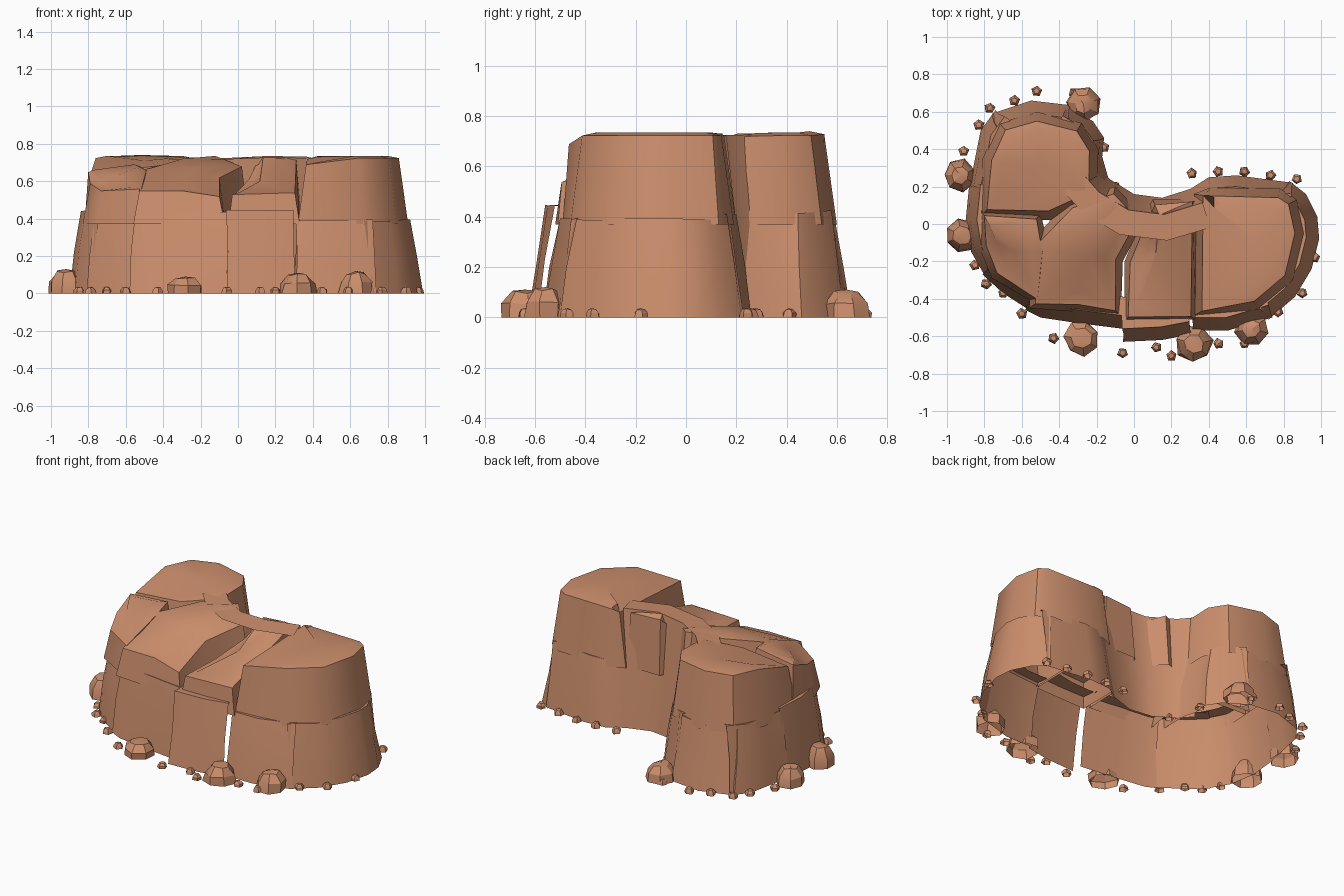
import bpy, math, random
from mathutils import Vector

if "Cube" in bpy.data.objects:
    bpy.data.objects.remove(bpy.data.objects["Cube"])

random.seed(4)
clay = bpy.data.materials.new("red_clay_rock")
clay.diffuse_color = (0.60, 0.27, 0.15, 1)
clay.use_nodes = True
clay.node_tree.nodes["Principled BSDF"].inputs["Base Color"].default_value = clay.diffuse_color


def make(name, verts, faces, angle=38):
    me = bpy.data.meshes.new(name)
    me.from_pydata(verts, [], faces)
    me.materials.append(clay)
    ob = bpy.data.objects.new(name, me)
    bpy.context.collection.objects.link(ob)
    bpy.ops.object.select_all(action='DESELECT')
    ob.select_set(True)
    bpy.context.view_layer.objects.active = ob
    bpy.ops.object.shade_smooth_by_angle(angle=math.radians(angle))
    return ob


def inset(pts, d, closed):
    # move counter-clockwise outline points inwards by d
    n, out = len(pts), []
    for i, p in enumerate(pts):
        a = pts[(i - 1) % n] if closed or i > 0 else p
        b = pts[(i + 1) % n] if closed or i < n - 1 else p
        t = (Vector(b) - Vector(a)).normalized()
        out.append((p[0] - t.y * d, p[1] + t.x * d))
    return out


def panel(name, h, pts, lean=0.07, ledge=0.10):
    # leaning cliff slab with a ledge running back into the core
    n = len(pts)
    tops = [h + random.uniform(-0.006, 0.006) for _ in pts]
    mid, top = inset(pts, lean * 0.45, False), inset(pts, lean, False)
    back = inset(pts, lean + ledge, False)
    v = [(x, y, 0.0) for x, y in pts]
    v += [(x + random.uniform(-.008, .008), y + random.uniform(-.008, .008), h * 0.5) for x, y in mid]
    v += [(x, y, z) for (x, y), z in zip(top, tops)]
    v += [(x, y, z - 0.01) for (x, y), z in zip(back, tops)]
    f = [(r * n + i, r * n + i + 1, (r + 1) * n + i + 1, (r + 1) * n + i)
         for r in range(3) for i in range(n - 1)]
    make(name, v, f)


def block(name, pts, tops, centre_z, shrink=0.05, base=0.37):
    # upper boulder: tapering sides, bevelled rim and a dished or domed top
    n = len(pts)
    top, rim = inset(pts, shrink, True), inset(pts, shrink + 0.06, True)
    cx, cy = sum(p[0] for p in pts) / n, sum(p[1] for p in pts) / n
    v = [(x, y, base) for x, y in pts]
    v += [(x, y, z - 0.012) for (x, y), z in zip(top, tops)]
    v += [(x, y, z) for (x, y), z in zip(rim, tops)]
    v.append((cx, cy, centre_z))
    f = [(r * n + i, r * n + (i + 1) % n, (r + 1) * n + (i + 1) % n, (r + 1) * n + i)
         for r in range(2) for i in range(n)]
    f += [(2 * n + i, 2 * n + (i + 1) % n, 3 * n) for i in range(n)]
    make(name, v, f)


def stone(name, x, y, r, h, sides):
    # faceted stone sitting on the ground
    turn = random.uniform(0, 6.28)
    v = []
    for scale, z in ((1, 0.0), (0.95, 0.5), (0.55, 0.92)):
        for i in range(sides):
            a = turn + 2 * math.pi * i / sides
            k = r * scale * random.uniform(0.88, 1.08)
            v.append((x + k * math.cos(a), y + k * math.sin(a), h * z * random.uniform(0.9, 1.05)))
    v.append((x, y, h))
    f = [(q * sides + i, q * sides + (i + 1) % sides,
          (q + 1) * sides + (i + 1) % sides, (q + 1) * sides + i)
         for q in range(2) for i in range(sides)]
    f += [(2 * sides + i, 2 * sides + (i + 1) % sides, 3 * sides) for i in range(sides)]
    make(name, v, f, 30)


# Lower tier, counter-clockwise from the front left
panel("front_left_slab", .44, [(-.58, -.46), (-.5, -.5), (-.3, -.53), (-.06, -.56)])
panel("front_middle_slab", .45, [(-.06, -.63), (.15, -.62), (.31, -.59)], .07, .14)
panel("front_right_slab", .39, [(.31, -.57), (.5, -.57), (.74, -.5)])
panel("right_end_slab", .39, [(.72, -.51), (.86, -.39), (.95, -.24), (.99, -.08), (.98, .04), (.92, .16), (.83, .23)])
panel("back_right_slab", .41, [(.85, .22), (.55, .26), (.4, .25), (.29, .18)], .06, .08)
panel("back_saddle_wall", .73, [(.34, .2), (.15, .14), (.0, .16), (-.13, .24), (-.2, .32)], .09, .14)
panel("lobe_inner_slab", .42, [(-.13, .22), (-.17, .36), (-.16, .46), (-.22, .55), (-.35, .63)], .06, .08)
panel("lobe_back_slab", .40, [(-.34, .635), (-.55, .66), (-.76, .59)])
panel("lobe_left_slab", .42, [(-.74, .61), (-.82, .5), (-.85, .35), (-.88, .2)], .06, .08)
panel("left_slab", .44, [(-.88, .22), (-.9, .02), (-.87, -.15), (-.79, -.29)], .06, .1)
panel("left_corner_slab", .43, [(-.81, -.27), (-.7, -.37), (-.56, -.46)], .07, .1)

# Upper tier
block("right_block",
      [(.32, -.49), (.66, -.46), (.85, -.3), (.91, -.05), (.87, .13), (.78, .19), (.42, .2), (.32, .16)],
      [.70, .735, .735, .735, .735, .735, .735, .73], .735)
block("middle_block",
      [(-.05, -.52), (.33, -.51), (.34, .13), (.1, .13), (.03, 0), (-.05, -.2)],
      [.54, .55, .73, .73, .62, .54], .60, .03)
block("front_left_block",
      [(-.56, -.45), (-.3, -.47), (-.07, -.49), (-.06, -.2), (.06, .03), (-.1, .2), (-.35, .12), (-.56, -.1)],
      [.56, .56, .53, .63, .69, .735, .72, .67], .67, .04)
block("left_side_block",
      [(-.76, -.29), (-.5, -.44), (-.45, -.15), (-.5, .06), (-.82, .08), (-.83, -.12)],
      [.56, .57, .67, .69, .66, .60], .63, .04)
block("lobe_block",
      [(-.82, .04), (-.45, .02), (-.2, .14), (-.19, .4), (-.28, .54), (-.52, .6), (-.72, .54), (-.81, .35)],
      [.66, .69, .73, .735, .735, .74, .735, .735], .71)

# Boulders round the foot: x, y, radius, height
for x, y, r, h in [(-.27, .64, .09, .11), (-.93, .26, .09, .12), (-.92, -.06, .095, .13),
                   (-.28, -.61, .10, .09), (.32, -.64, .10, .11), (.63, -.56, .09, .12)]:
    stone("boulder", x, y, r, h, 7)

# Pebbles
for x, y in [(-.77, .62), (-.64, .66), (-.52, .71), (-.83, .53), (-.91, .39), (-.32, .7), (-.16, .41),
             (-.1, .2), (.31, .27), (.45, .28), (.59, .28), (.73, .26), (.87, .24), (-.85, -.22),
             (-.79, -.32), (-.7, -.37), (-.6, -.48), (-.43, -.61), (-.06, -.69), (.12, -.66),
             (.2, -.705), (.45, -.64), (.59, -.64), (.77, -.47), (.9, -.37), (.965, -.18)]:
    stone("pebble", x, y, .03, .035, 5)
